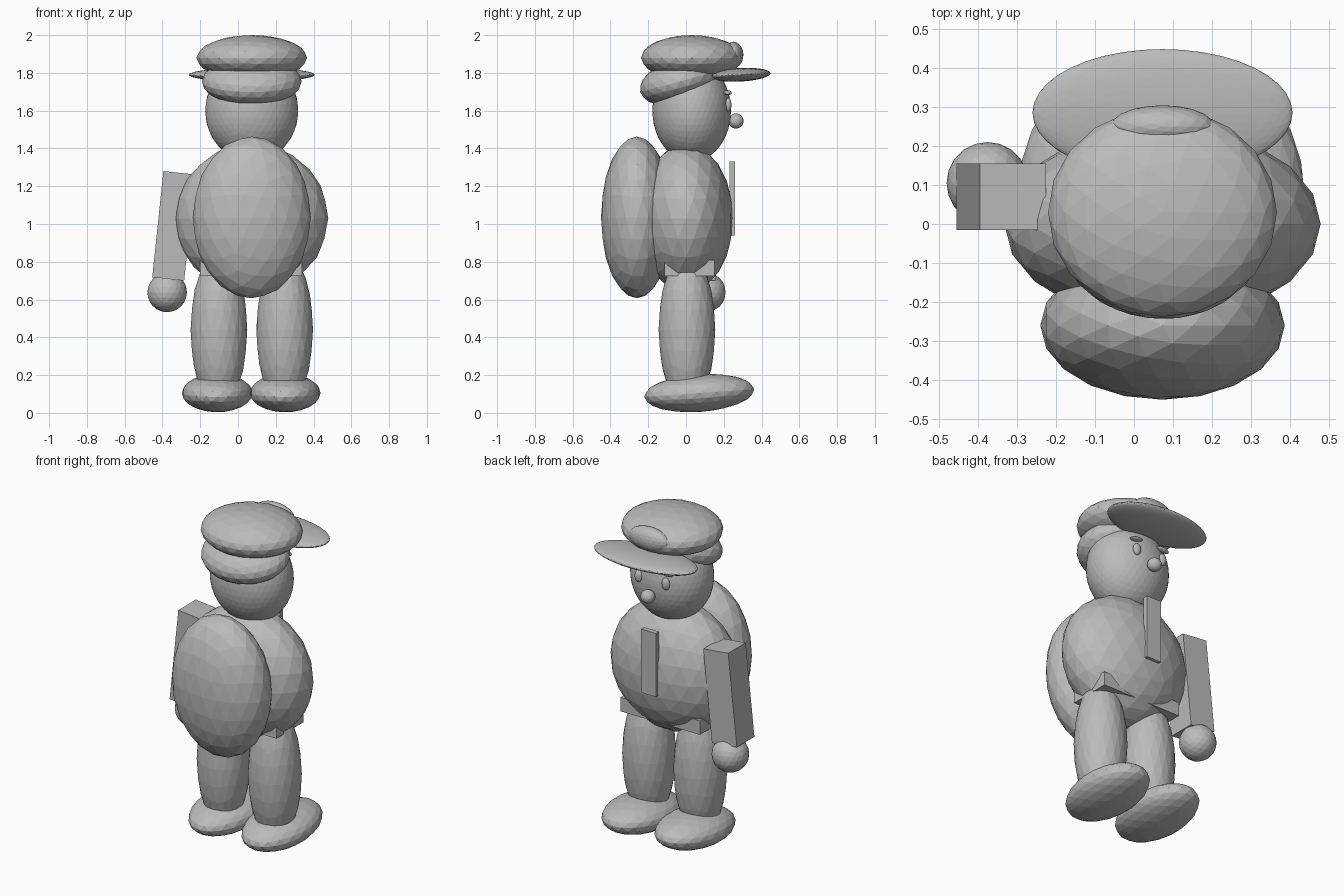
import bpy
from math import radians

if "Cube" in bpy.data.objects:
    bpy.data.objects.remove(bpy.data.objects["Cube"], do_unlink=True)

grey = bpy.data.materials.new("plain_grey")
grey.use_nodes = True
grey.diffuse_color = (0.5, 0.5, 0.5, 1)
bsdf = next(n for n in grey.node_tree.nodes if n.type == "BSDF_PRINCIPLED")
bsdf.inputs["Base Color"].default_value = grey.diffuse_color

MID = 0.073  # the figure's own centre line in x


def finish(name, scale, tilt):
    obj = bpy.context.object
    obj.name = name
    obj.scale = scale
    obj.rotation_euler = [radians(a) for a in tilt]
    obj.data.materials.append(grey)
    return obj


def ball(name, centre, radii, tilt=(0, 0, 0), detail=3):
    """Faceted ellipsoid."""
    bpy.ops.mesh.primitive_ico_sphere_add(subdivisions=detail, radius=1, location=centre)
    return finish(name, radii, tilt)


def box(name, centre, size, tilt=(0, 0, 0)):
    bpy.ops.mesh.primitive_cube_add(size=1, location=centre)
    return finish(name, size, tilt)


# Torso, backpack and hips
ball("body", (MID, 0, 1.03), (0.405, 0.25, 0.395))
ball("backpack", (MID, -0.26, 1.035), (0.313, 0.19, 0.428))
box("hips", (0.07, 0.018, 0.768), (0.54, 0.265, 0.085))
box("chest_strip", (MID, 0.245, 1.135), (0.1, 0.03, 0.39))

# Head and cap
ball("head", (MID, 0.03, 1.6), (0.246, 0.208, 0.27), detail=4)
ball("cap_band", (MID, -0.03, 1.755), (0.264, 0.22, 0.12), (15, 0, 0))
ball("cap_crown", (MID, 0.03, 1.88), (0.293, 0.268, 0.12))
ball("cap_brim", (MID, 0.285, 1.79), (0.333, 0.163, 0.036), (3, 0, 0), 4)
ball("cap_badge", (MID, 0.25, 1.895), (0.133, 0.054, 0.07))

# Face
ball("nose", (MID, 0.265, 1.545), (0.042, 0.04, 0.04))

# Paired parts
for side, s in (("right", -1), ("left", 1)):
    ball(side + "_eye", (MID + s * 0.092, 0.223, 1.63), (0.025, 0.018, 0.037))
    ball(side + "_eyebrow", (MID + s * 0.095, 0.22, 1.695), (0.042, 0.022, 0.012), (0, s * 8, 0))
    ball(side + "_leg", (MID + s * 0.174, 0.005, 0.44), (0.15, 0.15, 0.41))
    ball(side + "_shoe", (0.07 + s * 0.18, 0.07, 0.105), (0.187, 0.292, 0.1), (4, 0, 0))

# Single arm
box("arm", (-0.34, 0.07, 0.99), (0.17, 0.17, 0.565), (0, 6, 0))
ball("hand", (-0.375, 0.105, 0.638), (0.105, 0.105, 0.105))
